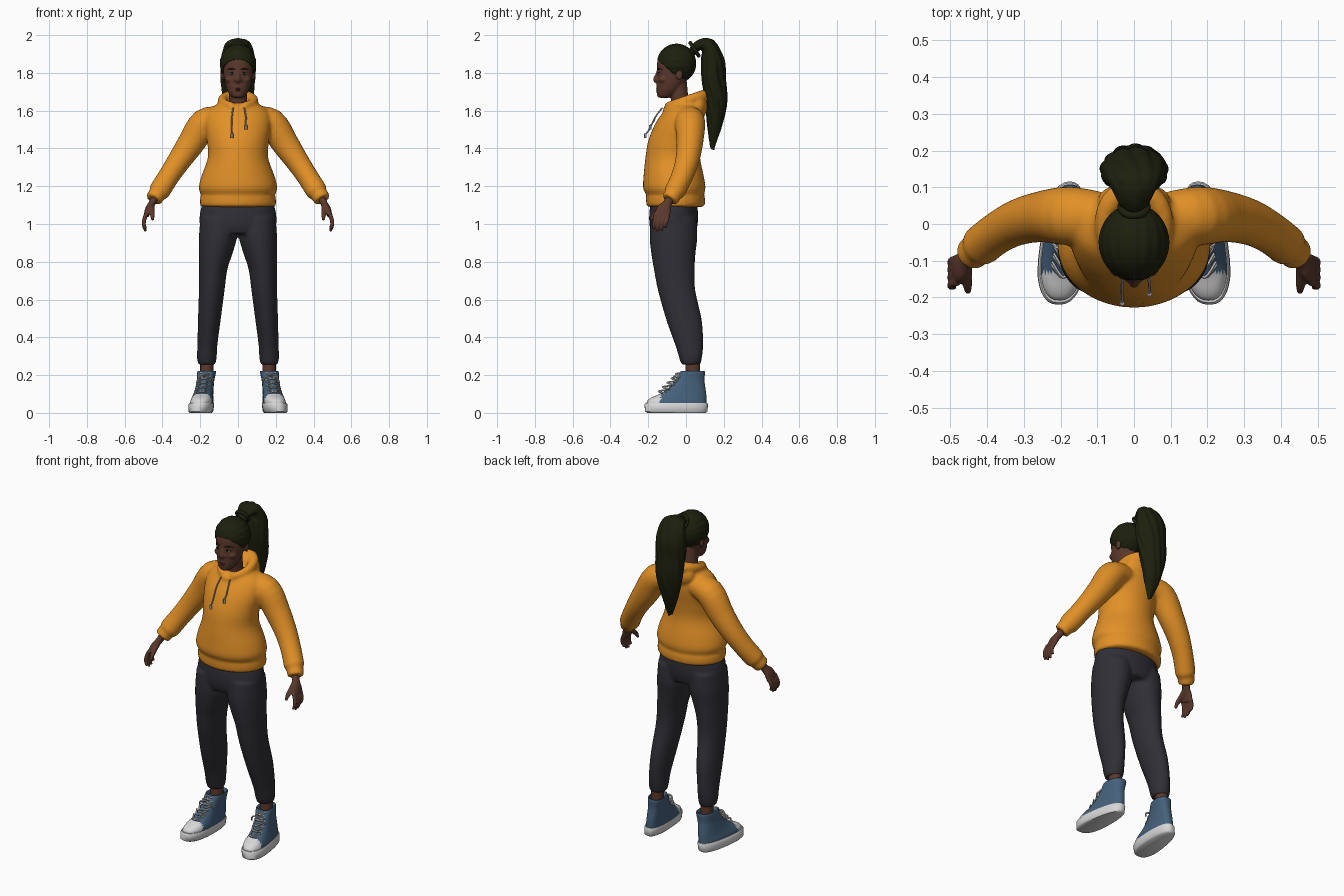
import bpy, bmesh, math
from mathutils import Vector, Matrix

if "Cube" in bpy.data.objects:
    bpy.data.objects.remove(bpy.data.objects["Cube"])


def material(name, rgb):
    m = bpy.data.materials.new(name)
    m.use_nodes = True
    col = (*rgb, 1)
    m.diffuse_color = col
    bsdf = m.node_tree.nodes["Principled BSDF"]
    bsdf.inputs["Base Color"].default_value = col
    bsdf.inputs["Roughness"].default_value = 0.8
    return m


ORANGE = material("orange_fleece", (0.76, 0.28, 0.02))
NAVY = material("dark_trousers", (0.028, 0.028, 0.036))
HAIR = material("black_brown_hair", (0.012, 0.014, 0.004))
SKIN = material("brown_skin", (0.105, 0.04, 0.025))
LIPS = material("lips", (0.075, 0.022, 0.018))
BLUE = material("blue_canvas", (0.06, 0.12, 0.2))
WHITE = material("white_rubber", (0.68, 0.68, 0.68))
CORD = material("grey_cord", (0.35, 0.35, 0.38))
EYE = material("eye_white", (0.4, 0.36, 0.33))


def smooth_rows(rows, k=4):
    """Catmull-Rom resampling of control rows."""
    out, n = [], len(rows)
    for i in range(n - 1):
        a, b, c, d = (rows[max(0, min(n - 1, i + j))] for j in (-1, 0, 1, 2))
        for s in range(k):
            t = s / k
            out.append([0.5 * (2 * q + (r - p) * t + (2 * p - 5 * q + 4 * r - w) * t * t
                        + (3 * q - p - 3 * r + w) * t ** 3) for p, q, r, w in zip(a, b, c, d)])
    return out + [list(rows[-1])]


def skin(bm, rings, side=1, closed=False):
    """Join rings of points into a closed shell."""
    vs = [[bm.verts.new((p[0] * side, p[1], p[2])) for p in r] for r in rings]
    n = len(vs[0])
    for a, b in zip(vs, vs[1:] + ([vs[0]] if closed else [])):
        for i in range(n):
            bm.faces.new((a[i], a[(i + 1) % n], b[(i + 1) % n], b[i]))
    if not closed:
        bm.faces.new(vs[0])
        bm.faces.new(vs[-1])


def circle(n):
    return [(math.cos(2 * math.pi * i / n), math.sin(2 * math.pi * i / n)) for i in range(n)]


def column(bm, rows, side=1, n=28):
    """Horizontal sections: x, y, z, x radius, y radius."""
    skin(bm, [[(x + a * c, y + b * s, z) for c, s in circle(n)]
              for x, y, z, a, b in smooth_rows(rows)], side)


def tube(bm, rows, side=1, n=12, ref=(0, 1, 0), closed=False, k=4):
    """Sections across a path: x, y, z, radius along ref, other radius."""
    rows = [r if len(r) == 5 else (*r, r[3]) for r in rows]
    rows = rows if closed else smooth_rows(rows, k)
    pts, m, rings = [Vector(r[:3]) for r in rows], len(rows), []
    for i, r in enumerate(rows):
        nxt, prv = (i + 1) % m if closed else min(i + 1, m - 1), i - 1 if closed else max(i - 1, 0)
        t = (pts[nxt] - pts[prv]).normalized()
        u = Vector(ref)
        u = (u - t * u.dot(t)).normalized()
        v = t.cross(u)
        rings.append([pts[i] + u * (r[3] * c) + v * (r[4] * s) for c, s in circle(n)])
    skin(bm, rings, side, closed)


def ball(bm, centre, radii, side=1, seg=20):
    c = Vector((centre[0] * side, *centre[1:]))
    mat = Matrix.Translation(c) @ Matrix.Diagonal((*radii, 1))
    return bmesh.ops.create_uvsphere(bm, u_segments=seg, v_segments=seg // 2 + 2, radius=1, matrix=mat)["verts"]


def finish(bm, name, mats, voxel=0, relax=0, rule=None, solid=0):
    bmesh.ops.recalc_face_normals(bm, faces=bm.faces)
    me = bpy.data.meshes.new(name)
    for f in bm.faces:
        f.smooth = True
        if rule:
            f.material_index = rule(f.calc_center_median())
    bm.to_mesh(me)
    bm.free()
    me.set_sharp_from_angle(angle=math.radians(50))
    ob = bpy.data.objects.new(name, me)
    bpy.context.scene.collection.objects.link(ob)
    for m in mats:
        me.materials.append(m)
    if solid:
        ob.modifiers.new("thickness", "SOLIDIFY").thickness = solid
    if voxel:
        r = ob.modifiers.new("merge", "REMESH")
        r.mode, r.voxel_size, r.use_smooth_shade = "VOXEL", voxel, True
    if relax:
        s = ob.modifiers.new("relax", "SMOOTH")
        s.factor, s.iterations = 0.5, relax
    return ob


BOTH = (1, -1)

# Hoodie: body, sleeves, hood roll and hanging hood
bm = bmesh.new()
column(bm, [(0, y, z, a, b) for y, z, a, b in (
    (-.055, 1.09, .185, .14), (-.055, 1.1, .2, .154), (-.056, 1.14, .2, .156), (-.058, 1.155, .196, .153),
    (-.062, 1.19, .208, .165), (-.065, 1.25, .195, .16), (-.07, 1.35, .16, .145), (-.06, 1.44, .164, .14),
    (-.035, 1.53, .175, .128), (-.012, 1.6, .16, .105), (.0, 1.64, .1, .09))], n=40)
for s in BOTH:
    tube(bm, [(.08, .015, 1.56, .07, .06), (.175, .022, 1.535, .08, .078), (.25, .02, 1.425, .07, .072),
              (.315, .005, 1.33, .063, .062), (.365, -.02, 1.255, .058, .057), (.4, -.045, 1.2, .056, .057),
              (.418, -.06, 1.172, .055, .056), (.428, -.068, 1.157, .045, .045),
              (.434, -.073, 1.15, .047, .046), (.447, -.088, 1.128, .044, .044)], s, n=24)
ring = [(.082 * c, -.005 + .098 * q, 1.652 + .027 * q - (.02 if q < -.9 else 0), .026 + .006 * q)
        for c, q in circle(40)]
tube(bm, ring, ref=(0, 0, 1), closed=True)
ball(bm, (0, .065, 1.625), (.1, .05, .07))
finish(bm, "hoodie", [ORANGE], 0.009, 4)

# Drawstrings hanging at the front
bm = bmesh.new()
for x, low, out in ((-.032, 1.455, .215), (.042, 1.5, .19)):
    tube(bm, [(x * .8, -.125, 1.615, .004), (x, -.16, 1.57, .004), (x, -out + .02, low + .045, .004),
              (x, -out, low + .02, .004)], n=8, ref=(1, 0, 0))
    tube(bm, [(x, -out, low + .025, .007), (x, -out, low, .007)], n=8, ref=(1, 0, 0))
finish(bm, "drawstrings", [CORD])

# Trousers
bm = bmesh.new()
column(bm, [(0, -.062, 1.15, .17, .11), (0, -.065, 1.08, .197, .127), (0, -.066, 1, .203, .128),
            (0, -.066, .95, .17, .115)], n=36)
for s in BOTH:
    column(bm, [(.1, -.066, 1.03, .1, .12), (.106, -.066, .93, .101, .126), (.117, -.067, .85, .09, .118),
                (.131, -.062, .76, .075, .108), (.139, -.05, .65, .068, .099), (.152, -.01, .49, .06, .094),
                (.162, .017, .36, .053, .074), (.165, .024, .29, .052, .06), (.165, .026, .255, .044, .05)], s)
finish(bm, "trousers", [NAVY], 0.009, 3)

# Ankles
bm = bmesh.new()
for s in BOTH:
    column(bm, [(.165, .036, .15, .036, .04), (.165, .036, .3, .035, .038)], s, 16)
finish(bm, "ankles", [SKIN])


# Shoes: each ring is z, front y, back y, half width
def shoe_ring(z, front, back, w, n=36):
    pts = []
    for c, q in circle(n):
        c, q = (math.copysign(abs(v) ** .8, v) for v in (c, q))
        y = (front + back) / 2 + (back - front) / 2 * q
        wide = w * (1 - .14 * max(-1, min(1, y / .15)))
        pts.append((.19 - .09 * y - .1 * z + wide * c, y, z))
    return pts


for s, label in ((1, "left"), (-1, "right")):
    bm = bmesh.new()
    skin(bm, [shoe_ring(*r) for r in smooth_rows([
        (.03, -.205, .108, .054), (.06, -.207, .108, .055), (.08, -.185, .108, .052), (.1, -.14, .107, .049),
        (.13, -.095, .103, .047), (.17, -.06, .098, .046), (.215, -.032, .1, .05), (.222, -.026, .094, .044),
        (.205, -.015, .085, .036)])], s)
    finish(bm, label + "_shoe_upper", [BLUE, WHITE], rule=lambda c: int(c.y < -.135 and c.z < .13))
    bm = bmesh.new()
    skin(bm, [shoe_ring(*r) for r in ((.0, -.205, .105, .052), (.008, -.217, .114, .059),
                                      (.045, -.22, .116, .061), (.053, -.214, .112, .057))], s)
    finish(bm, label + "_shoe_sole", [WHITE])
    # Crossed laces up the instep and a bow
    bm = bmesh.new()
    for i in range(5):
        y, z = -.14 + .023 * i, .108 + .023 * i
        x = .19 - .09 * y - .1 * z
        for d in BOTH:
            tube(bm, [(x - .032 * d, y + .03, z - .005, .0045), (x, y - .006, z + .006, .0045),
                      (x + .032 * d, y + .038, z + .014, .0045)], s, 6)
    for d in BOTH:
        tube(bm, [(x, -.055, .195, .004), (x + .03 * d, -.065, .19, .005), (x + .045 * d, -.055, .16, .004)], s, 6)
    finish(bm, label + "_laces", [WHITE])

# Hands with four fingers and a thumb
for s, label in ((1, "left"), (-1, "right")):
    bm = bmesh.new()
    tube(bm, [(.436, -.078, 1.15, .024, .022), (.455, -.098, 1.11, .024, .019), (.473, -.116, 1.08, .038, .018),
              (.485, -.126, 1.045, .042, .015)], s, 16)
    for i in range(4):
        y, tip = -.158 + .021 * i, (.972, .96, .963, .98)[i]
        tube(bm, [(.482, y, 1.06, .011), (.496, y - .006, 1.025, .0115), (.498, y - .012, (1.02 + tip) / 2, .01),
                  (.488, y - .014, tip, .007)], s, 10)
    tube(bm, [(.455, -.108, 1.1, .015), (.455, -.145, 1.07, .014), (.453, -.172, 1.045, .012),
              (.452, -.186, 1.02, .007)], s, 10)
    finish(bm, label + "_hand", [SKIN], 0.0045, 2)

# Head, neck, nose and ears
bm = bmesh.new()
column(bm, [(0, y, z, a, b) for y, z, a, b in (
    (-.115, 1.668, .02, .02), (-.108, 1.675, .036, .043), (-.093, 1.705, .056, .063), (-.079, 1.745, .069, .076),
    (-.067, 1.8, .078, .087), (-.058, 1.86, .081, .094), (-.055, 1.91, .068, .08), (-.055, 1.94, .03, .04))])
column(bm, [(0, -.02, 1.57, .055, .055), (0, -.032, 1.65, .047, .047), (0, -.045, 1.75, .05, .05)])
tube(bm, [(0, -.143, 1.82, .009), (0, -.155, 1.785, .01), (0, -.162, 1.765, .013), (0, -.15, 1.75, .01)],
     ref=(1, 0, 0))
for s in BOTH:
    ball(bm, (.014, -.15, 1.762), (.011, .011, .009), s)
    ball(bm, (.04, -.115, 1.765), (.03, .03, .022), s)
    ball(bm, (.082, -.035, 1.79), (.01, .018, .028), s)
finish(bm, "head", [SKIN], 0.005, 2)

# Face details
bm = bmesh.new()
ball(bm, (0, -.147, 1.716), (.023, .011, .005))
ball(bm, (0, -.146, 1.708), (.02, .012, .006))
finish(bm, "mouth", [LIPS])
bm = bmesh.new()
for s in BOTH:
    ball(bm, (.033, -.1385, 1.795), (.014, .01, .006), s)
finish(bm, "eyes", [EYE])
bm = bmesh.new()
for s in BOTH:
    ball(bm, (.032, -.1435, 1.795), (.006, .007, .006), s, 12)
    tube(bm, [(.014, -.15, 1.816, .003), (.034, -.145, 1.823, .004), (.058, -.125, 1.816, .002)], s, 8)
    tube(bm, [(.018, -.148, 1.797, .0015), (.033, -.1475, 1.803, .002), (.05, -.135, 1.797, .0015)], s, 8)
finish(bm, "irises_brows_and_lashes", [HAIR])

# Ridged hair cap, cut along the hairline
bm = bmesh.new()
ball(bm, (0, -.05, 1.85), (.096, .104, .103), seg=72)
for v in bm.verts:
    a = math.atan2(v.co.x, v.co.z - 1.85)
    k = 1 + .016 * math.cos(18 * a)
    v.co.x, v.co.z = v.co.x * k, 1.85 + (v.co.z - 1.85) * k
bmesh.ops.bisect_plane(bm, geom=bm.verts[:] + bm.edges[:] + bm.faces[:], plane_co=(0, 0, 1.735),
                       plane_no=(0, .9, 1), clear_inner=True)
finish(bm, "hair_cap", [HAIR], solid=-.018).modifiers["thickness"].offset = 1

# Ponytail: twisting locks gathered around one core
bm = bmesh.new()
core = [(0, .025, 1.9, .03, .03), (0, .065, 1.945, .045, .036), (0, .118, 1.945, .07, .05),
        (0, .142, 1.87, .09, .062), (0, .146, 1.77, .092, .064), (0, .16, 1.65, .08, .058),
        (0, .153, 1.53, .052, .042), (.005, .14, 1.41, .012, .012)]
tube(bm, [(x, y, z, a * .75, b * .75) for x, y, z, a, b in core], ref=(1, 0, 0), n=20)
for j in range(11):
    rows = []
    for i, (x, y, z, a, b) in enumerate(core):
        t = 2 * math.pi * j / 11 + .22 * i + .15 * math.sin(2 * i + j)
        lift = .35 * b * math.sin(t) if i < 3 else 0
        rows.append((x + .72 * a * math.cos(t), y + .7 * b * math.sin(t) * (1 if i > 2 else .5),
                     z + lift + (.02 * math.sin(3 * j) if i == 7 else 0), .31 * a, .34 * b))
    tube(bm, rows, ref=(1, 0, 0), n=10)
finish(bm, "ponytail", [HAIR], 0.006, 2)

# Hair tie
bm = bmesh.new()
tube(bm, [(.036 * c, .045 - .022 * q, 1.925 + .034 * q, .01) for c, q in circle(24)],
     ref=(0, 1, .6), closed=True, n=10)
finish(bm, "hair_tie", [HAIR])
